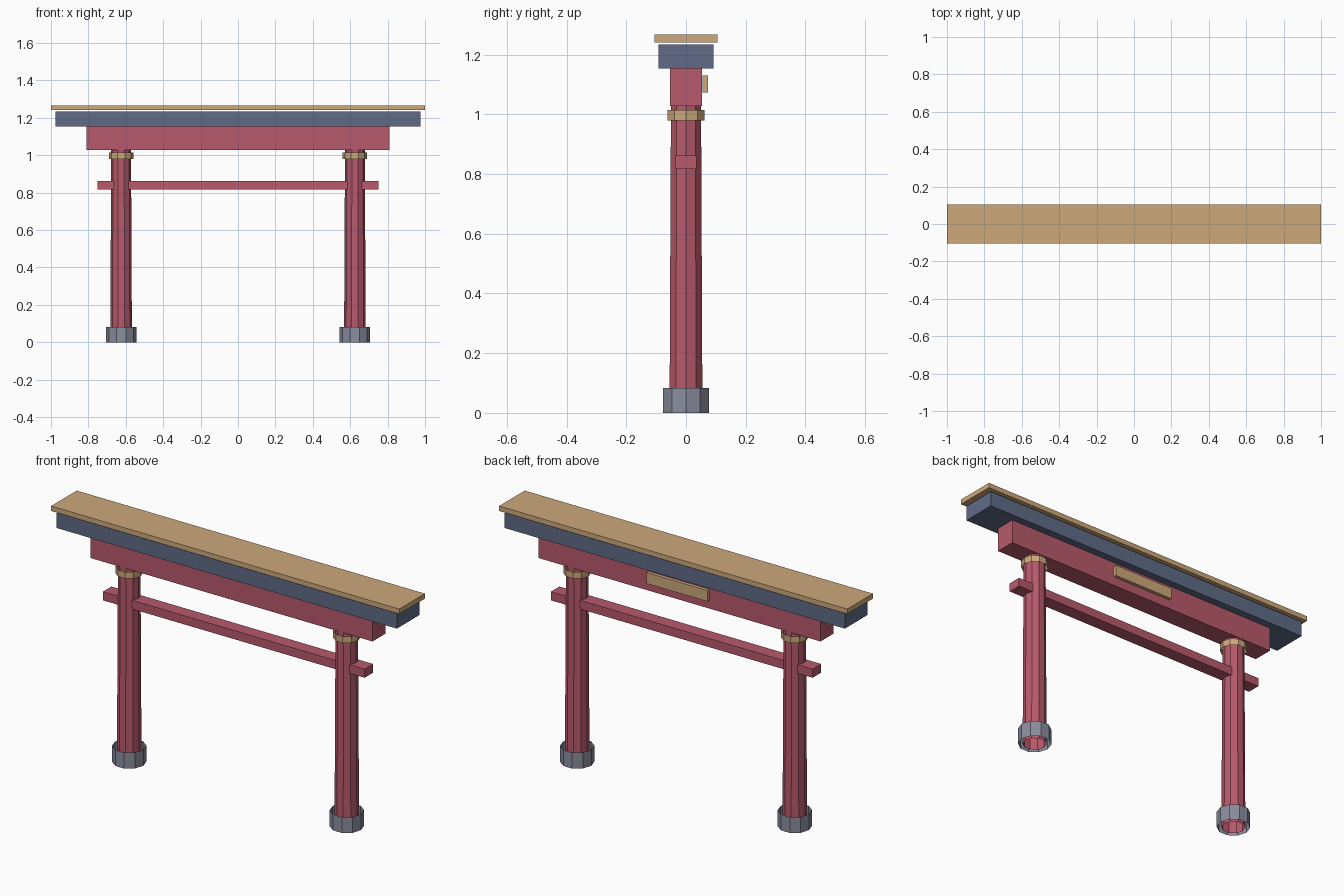
import bpy, bmesh, math

if "Cube" in bpy.data.objects:
    bpy.data.objects.remove(bpy.data.objects["Cube"])


def material(name, rgb):
    """Flat colour given as sRGB 0-255, stored linear."""
    lin = [((c / 255 + 0.055) / 1.055) ** 2.4 for c in rgb]
    m = bpy.data.materials.new(name)
    m.diffuse_color = (*lin, 1.0)
    m.use_nodes = True
    m.node_tree.nodes["Principled BSDF"].inputs["Base Color"].default_value = m.diffuse_color
    return m


red = material("red lacquer", (184, 90, 108))
slate = material("slate blue", (96, 107, 135))
gold = material("pale gold", (205, 169, 123))
stone = material("grey stone", (138, 141, 157))


def finish(bm, name, mat):
    me = bpy.data.meshes.new(name)
    bm.to_mesh(me)
    bm.free()
    me.materials.append(mat)
    ob = bpy.data.objects.new(name, me)
    bpy.context.collection.objects.link(ob)
    return ob


def box(name, mat, half_x, y0, y1, z0, z1):
    bm = bmesh.new()
    bmesh.ops.create_cube(bm, size=1)
    for v in bm.verts:
        v.co = (v.co.x * 2 * half_x,
                y1 if v.co.y > 0 else y0,
                z1 if v.co.z > 0 else z0)
    finish(bm, name, mat)


def tube(name, mat, x, r0, r1, z0, z1, sides=10):
    """Open ten-sided tube, corner pointing along x."""
    bm = bmesh.new()
    rings = []
    for r, z in ((r0, z0), (r1, z1)):
        rings.append([bm.verts.new((x + r * math.cos(math.tau * i / sides),
                                    r * math.sin(math.tau * i / sides), z))
                      for i in range(sides)])
    lo, hi = rings
    for i in range(sides):
        j = (i + 1) % sides
        bm.faces.new((lo[i], lo[j], hi[j], hi[i]))
    finish(bm, name, mat)


# Posts with stone feet and gold collars
for side, x in (("left", -0.625), ("right", 0.625)):
    tube(side + "_post", red, x, 0.058, 0.053, 0.0, 1.035)
    tube(side + "_stone_foot", stone, x, 0.081, 0.081, 0.0, 0.083)
    tube(side + "_collar", gold, x, 0.065, 0.065, 0.979, 1.014)

# Horizontal beams, from low to high
box("tie_beam", red, 0.752, -0.035, 0.035, 0.817, 0.862)
box("main_beam", red, 0.81, -0.053, 0.053, 1.028, 1.154)
box("upper_lintel", slate, 0.977, -0.092, 0.092, 1.154, 1.233)
box("top_cap", gold, 1.0, -0.105, 0.105, 1.241, 1.267)

# Plain plaque on the back of the main beam
box("plaque", gold, 0.175, 0.056, 0.073, 1.073, 1.13)
